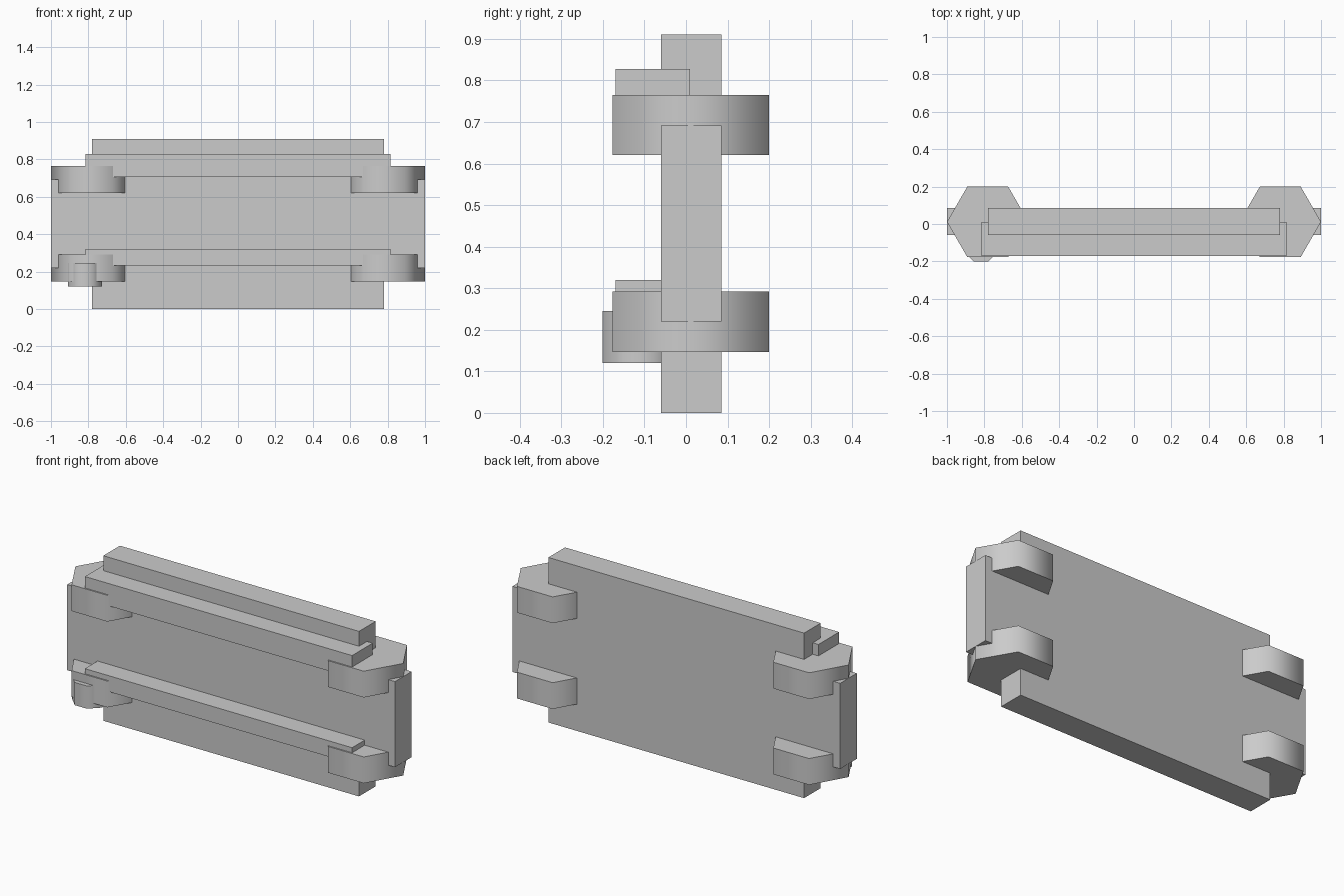
import bpy
from math import radians, cos, pi

if "Cube" in bpy.data.objects:
    bpy.data.objects.remove(bpy.data.objects["Cube"])


def box(name, x0, x1, y0, y1, z0, z1):
    bpy.ops.mesh.primitive_cube_add(size=1, location=((x0 + x1) / 2, (y0 + y1) / 2, (z0 + z1) / 2))
    ob = bpy.context.object
    ob.name = name
    ob.scale = (x1 - x0, y1 - y0, z1 - z0)
    bpy.ops.object.transform_apply(location=False, rotation=False, scale=True)
    return ob


def prism(name, sides, radius, x, y, z0, z1, turn):
    bpy.ops.mesh.primitive_cylinder_add(vertices=sides, radius=radius, depth=z1 - z0,
                                        location=(x, y, (z0 + z1) / 2), rotation=(0, 0, turn))
    ob = bpy.context.object
    ob.name = name
    bpy.ops.object.transform_apply(location=False, rotation=True, scale=False)
    bpy.ops.object.shade_smooth_by_angle(angle=radians(70))
    return ob


# Tall central panel and the wider slab forming the end tabs
box("main_panel", -0.78, 0.78, -0.06, 0.085, 0, 0.91)
box("end_slab", -1, 1, -0.06, 0.085, 0.22, 0.692)

# Two levels: front rail plus a hexagonal corner block at each end
for level, z in (("lower", 0.147), ("upper", 0.62)):
    box(level + "_front_rail", -0.815, 0.815, -0.17, 0.01, z + 0.085, z + (0.173 if level == "lower" else 0.208))
    for side, s in (("left", -1), ("right", 1)):
        prism(f"{level}_{side}_corner_block", 6, 0.218, s * 0.782, 0.0115, z, z + 0.145, radians(30))

# Small octagonal knob under the lower left corner
prism("corner_knob", 8, 0.09 / cos(pi / 8), -0.818, -0.111, 0.12, 0.245, pi / 8)
